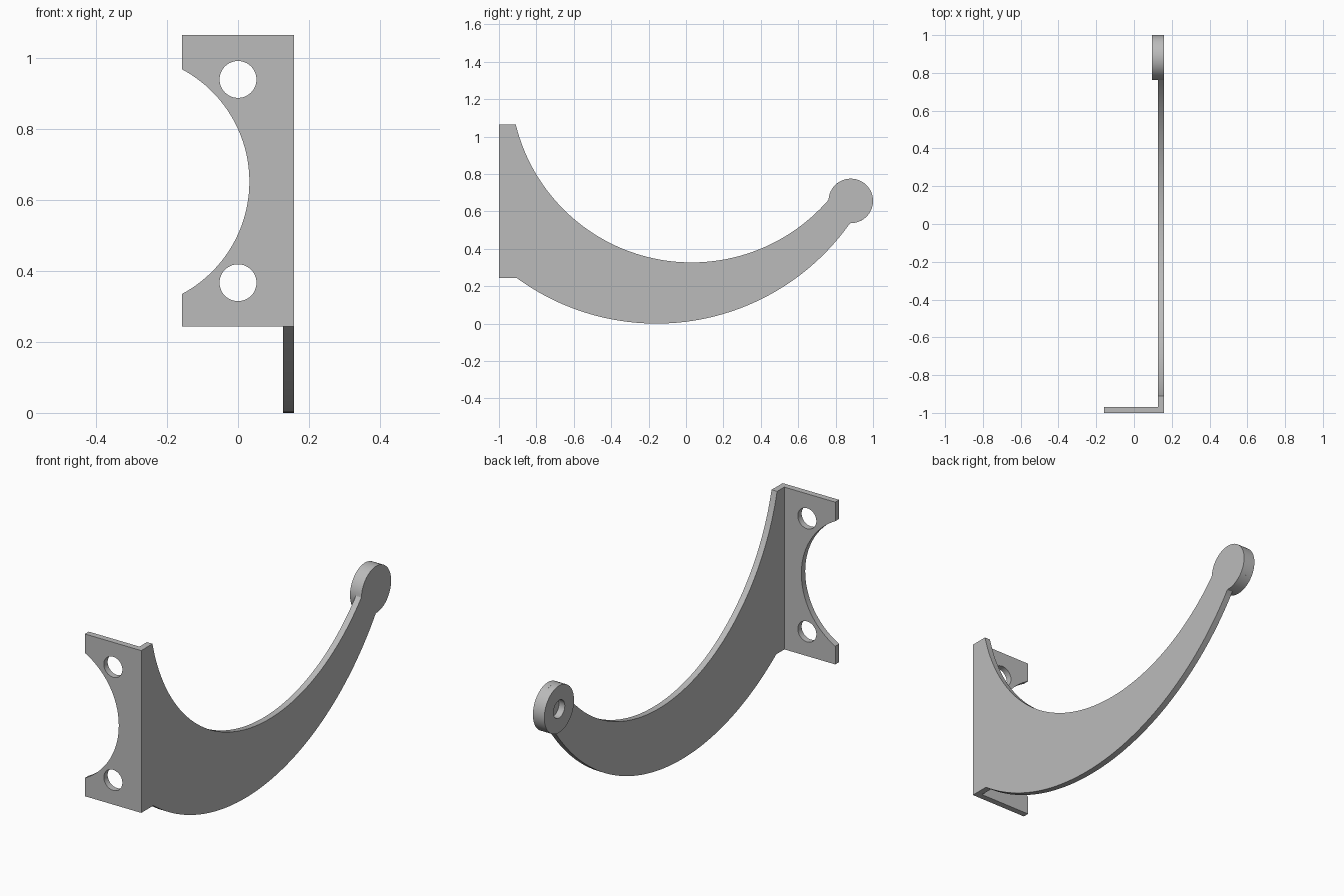
import bpy
import bmesh
from math import cos, sin, radians
from mathutils import Vector

cube = bpy.data.objects.get("Cube")
if cube:
    bpy.data.objects.remove(cube, do_unlink=True)

grey = bpy.data.materials.new("plain grey")
grey.use_nodes = True
grey.diffuse_color = (0.5, 0.5, 0.5, 1)
grey.node_tree.nodes["Principled BSDF"].inputs["Base Color"].default_value = (0.5, 0.5, 0.5, 1)


def arc(cu, cv, r, start, end, steps=48):
    """Points on a circle between two angles in degrees."""
    angles = [radians(start + (end - start) * i / steps) for i in range(steps + 1)]
    return [(cu + r * cos(a), cv + r * sin(a)) for a in angles]


def circle(cu, cv, r):
    return arc(cu, cv, r, 0, 360)[:-1]


def flat_part(name, loops, place, thickness):
    """Fill an outline with optional holes, then extrude it."""
    bm = bmesh.new()
    edges = []
    for loop in loops:
        verts = [bm.verts.new(place(u, v)) for u, v in loop]
        edges += [bm.edges.new((a, b)) for a, b in zip(verts, verts[1:] + verts[:1])]
    bmesh.ops.triangle_fill(bm, edges=edges, use_beauty=True)
    new = bmesh.ops.extrude_face_region(bm, geom=bm.faces[:])["geom"]
    moved = [g for g in new if isinstance(g, bmesh.types.BMVert)]
    bmesh.ops.translate(bm, verts=moved, vec=Vector(thickness))
    bmesh.ops.recalc_face_normals(bm, faces=bm.faces[:])
    mesh = bpy.data.meshes.new(name)
    bm.to_mesh(mesh)
    bm.free()
    mesh.materials.append(grey)
    obj = bpy.data.objects.new(name, mesh)
    bpy.context.collection.objects.link(obj)
    bpy.ops.object.select_all(action="DESELECT")
    obj.select_set(True)
    bpy.context.view_layer.objects.active = obj
    bpy.ops.object.shade_smooth_by_angle(angle=radians(30))
    return obj


SIDE, INNER = 0.158, 0.127      # outer and inner face of the arm
BOTTOM, TOP = 0.243, 1.065      # height range of the mounting plate
TIP_Y, TIP_Z, TIP_R = 0.881, 0.656, 0.119

# Curved arm with a round tip
arm = [(-1, BOTTOM), (-1, TOP)]
arm += arc(0.03, 1.295, 0.968, 193.7, 319.1, 64)
arm += arc(TIP_Y, TIP_Z, TIP_R, 176, -91)
arm += arc(-0.158, 1.266, 1.266, -35.3, -126.1, 64)
flat_part("curved_arm", [arm], lambda u, v: (INNER, u, v), (SIDE - INNER, 0, 0))

# Raised boss with a blind hole on the inner side of the tip
flat_part("tip_boss", [circle(TIP_Y, TIP_Z, TIP_R), circle(TIP_Y, TIP_Z, 0.045)],
          lambda u, v: (0.094, u, v), (INNER - 0.094, 0, 0))

# Mounting plate with a curved cut-out and two screw holes
plate = [(INNER, BOTTOM), (INNER, TOP), (-SIDE, TOP)]
plate += arc(-0.327, 0.652, 0.359, 62, -62)
plate += [(-SIDE, BOTTOM)]
holes = [circle(0, z, 0.052) for z in (0.367, 0.94)]
flat_part("mounting_plate", [plate] + holes, lambda u, v: (u, -1, v), (0, 0.031, 0))
